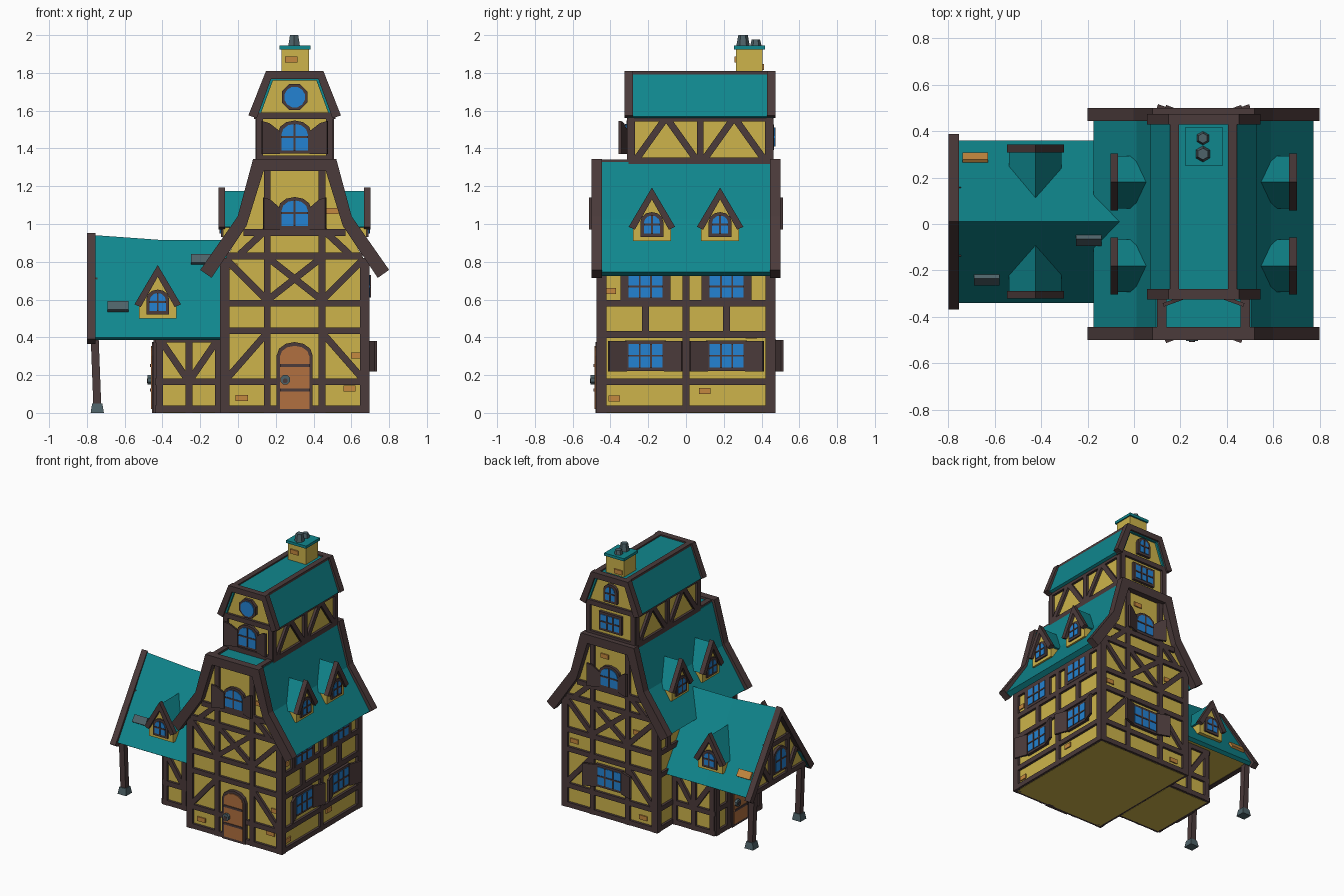
import bpy, bmesh, math
from mathutils import Matrix, Vector

if "Cube" in bpy.data.objects:
    bpy.data.objects.remove(bpy.data.objects["Cube"])

COLORS = {"plaster yellow": (0.61, 0.456, 0.07), "timber brown": (0.07, 0.043, 0.043),
          "roof teal": (0.005, 0.242, 0.27), "glass blue": (0.017, 0.223, 0.645),
          "door orange": (0.44, 0.16, 0.05), "brick orange": (0.56, 0.25, 0.05),
          "slate grey": (0.076, 0.122, 0.138)}
Y, B, T, G, D, K, S = COLORS
MATS = {}
for n, c in COLORS.items():
    MATS[n] = bpy.data.materials.new(n)
    MATS[n].diffuse_color = (*c, 1)
parts = {}


def frame(ang, x, y):
    """Wall frame: u along the wall, v up, d outward (0 front, 90 right, 180 back, 270 left)."""
    return (Matrix.Translation((x, y, 0)) @ Matrix.Rotation(math.radians(ang), 4, 'Z')
            @ Matrix.Rotation(math.pi / 2, 4, 'X'))


def prism(name, mat, F, pts, d0, d1, pts2=None):
    bm = parts.setdefault((name, mat), bmesh.new())
    a = [bm.verts.new(F @ Vector((u, v, d0))) for u, v in pts]
    b = [bm.verts.new(F @ Vector((u, v, d1))) for u, v in (pts2 or pts)]
    bm.faces.new(a[::-1])
    bm.faces.new(b)
    for i in range(len(a)):
        j = (i + 1) % len(a)
        bm.faces.new((a[i], a[j], b[j], b[i]))


def rect(u, v, w, h):
    return [(u - w / 2, v - h / 2), (u + w / 2, v - h / 2), (u + w / 2, v + h / 2), (u - w / 2, v + h / 2)]


def sym(p):
    return [(-u, v) for u, v in p] + [(u, v) for u, v in p[::-1] if u]


def band(outer, inner):
    return sym(outer) + sym(inner)[::-1]


def arch(u, v, w, h, rise):
    """Outline from base v, round-topped if rise > 0."""
    if not rise:
        return rect(u, v + h / 2, w, h)
    top = [(u + w / 2 * math.cos(t * math.pi / 6), v + h - rise + rise * math.sin(t * math.pi / 6))
           for t in range(7)]
    return [(u - w / 2, v), (u + w / 2, v)] + top


def circle(u, v, r, n):
    return [(u + r * math.cos((i + .5) * 2 * math.pi / n), v + r * math.sin((i + .5) * 2 * math.pi / n))
            for i in range(n)]


def timbers(name, F, d, lines, w=0.036):
    """Beams along (u1,v1)-(u2,v2), each mirrored in u."""
    for u1, v1, u2, v2 in lines:
        for s in ((1,) if u1 == -u2 and v1 == v2 or u1 == u2 == 0 else (1, -1)):
            a, b = Vector((s * u1, v1)), Vector((s * u2, v2))
            n = (b - a).orthogonal().normalized() * w / 2
            prism(name, B, F, [tuple(p) for p in (a - n, b - n, b + n, a + n)], d - .02, d + .018)


def window(F, u, v, w, h, d, rise=0, cols=2, shutter=0):
    prism("window_frames", B, F, arch(u, v - .018, w + .036, h + .036, rise and rise + .01), d - .01, d + .021)
    prism("window_glass", G, F, arch(u, v, w, h, rise), d, d + .025)
    for i in range(1, cols):
        prism("window_bars", B, F, rect(u - w / 2 + w * i / cols, v + h / 2, .01, h), d, d + .029)
    prism("window_bars", B, F, rect(u, v + h * .5, w, .01), d, d + .029)
    for s in (1, -1) if shutter else ():
        H = F @ Matrix.Translation((u + s * (w / 2 + .01), 0, d + .02)) @ Matrix.Rotation(-s * .35, 4, 'Y')
        top = v + h + .015
        p = [(0, v - .02), (shutter, v - .02), (shutter, top), (shutter * .6, top - rise * .2), (0, top - rise)]
        prism("shutters", B, H, [(s * a, b) for a, b in p], -.008, .008)


def door(F, u, d):
    prism("door_frame", B, F, arch(u, 0, .19, .375, .07), d - .01, d + .025)
    prism("door", D, F, arch(u, .02, .155, .335, .055), d, d + .03)
    for v in (.12, .25):
        prism("door_bands", B, F, rect(u, v, .155, .016), d, d + .035)
    prism("door_handle", S, F, circle(u - .05, .175, .027, 8), d, d + .05)
    prism("door_handle", B, F, circle(u - .05, .17, .014, 8), d, d + .053)


def dormer(F, v, d, back):
    prism("dormer_walls", Y, F, sym([(.1, v), (.1, v + .08), (0, v + .25)]), back, d)
    prism("dormer_roofs", T, F, band([(.113, v + .075), (0, v + .265)], [(.09, v + .07), (0, v + .235)]), back, d)
    prism("dormer_gables", B, F, band([(.123, v + .075), (0, v + .283)], [(.09, v + .06), (0, v + .22)]),
          d - .012, d + .022)
    window(F, 0, v + .04, .085, .095, d - .01, .04)


# Main house: solid walls, kinked roof with flat top, gable trim
MF, MR, MB, ML = [frame(a, .3, 0) for a in (0, 90, 180, 270)]
prism("main_walls", Y, MF, sym([(.375, 0), (.375, .8), (.265, .99), (.175, 1.3)]), -.455, .455)
prism("main_roof", T, MF, band([(.475, .745), (.29, 1.025), (.205, 1.328)],
                               [(.44, .725), (.255, 1.0), (.17, 1.29)]), -.47, .47)
for F in (MF, MB):
    prism("main_gable_trim", B, F, band([(.5, .757), (.302, 1.04), (.22, 1.345)],
                                        [(.44, .715), (.255, .99), (.165, 1.28)]), .445, .5)
for u in (-.18, .18):
    prism("deck_edge_beams", B, MF, rect(u, 1.325, .04, .035), -.46, .46)

# Half-timbering of front and back
gable = [(-.39, v, .39, v) for v in (.02, .165, .435, .58)] + [(-.36, .83, .36, .83), (-.27, .955, .27, .955)]
gable += [(.145, .38, .145, 1.29), (.15, .42, .36, .18), (.15, .6, .36, .81), (-.14, .6, .14, .82),
          (.15, .97, .29, .84), (.145, 0, .145, .42)]
for F in (MF, MB):
    timbers("gable_timbers", F, .455, gable)
    timbers("corner_posts", F, .455, [(.37, 0, .37, .82)], .05)
    window(F, 0, .99, .14, .135, .455, .055, 2, .09)
door(MF, 0, .455)
window(MB, 0, .24, .19, .13, .455, 0, 3, .1)

# Half-timbering of the long sides, with windows on the right
side = [(-.46, v, .46, v) for v in (.02, .165, .415, .58, .755)]
side += [(0, 0, 0, .78), (.215, .42, .215, .58), (.1, .58, .1, .76), (.33, .58, .33, .76)]
for F in (MR, ML):
    timbers("side_timbers", F, .375, side)
    timbers("corner_posts", F, .375, [(.447, 0, .447, .8)], .05)
for u in (-.215, .215):
    window(MR, u, .24, .18, .125, .375, 0, 3, .1)
    window(MR, u, .61, .18, .12, .375, 0, 3)
    for a in (90, 270):
        dormer(frame(a, .3, u * .84), .91, .38, .19)

# Upper tower
TF, TR, TB, TL = [frame(a, .3, .075) for a in (0, 90, 180, 270)]
prism("tower_walls", Y, TF, sym([(.19, 1.3), (.19, 1.57), (.12, 1.77)]), -.37, .37)
prism("tower_roof", T, TF, band([(.228, 1.57), (.142, 1.8)], [(.19, 1.555), (.115, 1.76)]), -.385, .385)
for F in (TF, TB):
    prism("tower_gable_trim", B, F, band([(.245, 1.575), (.152, 1.81)], [(.2, 1.56), (.125, 1.768)]), .355, .4)
    timbers("tower_timbers", F, .37, [(.185, 1.32, .185, 1.57), (-.215, 1.573, .215, 1.573), (-.2, 1.345, .2, 1.345)])
for F in (TR, TL):
    timbers("tower_timbers", F, .19, [(-.38, 1.335, .38, 1.335), (-.38, 1.56, .38, 1.56), (.362, 1.32, .362, 1.57),
                                      (0, 1.32, 0, 1.57), (.02, 1.34, .17, 1.55), (.34, 1.34, .19, 1.55)])
for u in (-.125, .125):
    prism("tower_ridge_beams", B, TF, rect(u, 1.795, .04, .03), -.385, .385)
window(TF, 0, 1.39, .14, .14, .37, .055, 2, .1)
window(TB, 0, 1.41, .15, .1, .37, 0, 3)
window(TB, 0, 1.63, .075, .1, .37, .035)
prism("round_window_frame", B, TF, circle(0, 1.672, .074, 8), .36, .392)
prism("round_window_glass", G, TF, circle(0, 1.672, .056, 12), .37, .398)

# Chimney with cap and two tapered pots
C = Matrix.Translation((.302, .335, 0))
prism("chimney", Y, C, rect(0, 0, .146, .14), 1.75, 1.93)
prism("chimney_cap", T, C, rect(0, 0, .164, .164), 1.925, 1.945)
for y, r, z in ((-.033, .036, 2.0), (.035, .031, 1.978)):
    prism("chimney_pots", S, C, circle(-.005, y, r, 6), 1.94, z, circle(-.005, y, r * .7, 6))

# Side wing: lower room, roofed gable and porch
WL = frame(270, 0, .01)
WF, WB = frame(0, -.26, .01), frame(180, -.26, .01)
prism("wing_room", Y, WF, rect(0, .21, .34, .42), -.26, .26)
prism("wing_gable", Y, WL, sym([(.31, .405), (0, .88)]), .05, .765)
low, end = [band([(.35, .4), (0, z)], [(.325, .385), (0, z - .045)]) for z in (.915, .943)]
prism("wing_roof", T, WL, low, .06, .4)
prism("wing_roof", T, WL, low, .4, .79, end)
prism("wing_gable_trim", B, WL, band([(.378, .39), (0, .953)], [(.34, .365), (0, .89)]), .755, .8)
for F in (WF, WB):
    timbers("wing_timbers", F, .26, [(-.18, .02, .18, .02), (-.18, .165, .18, .165), (-.18, .39, .18, .39),
                                     (.155, 0, .155, .4), (0, 0, 0, .4), (.14, .37, .01, .18)])
    dormer(frame(0 if F is WF else 180, -.425, .01), .5, .31, .05)
timbers("wing_timbers", WL, .43, [(-.27, .02, .27, .02), (-.27, .39, .27, .39), (.25, 0, .25, .4),
                                  (.12, 0, .12, .4), (.13, .19, .25, .19)])
door(WL, 0, .43)
timbers("wing_gable_timbers", WL, .765, [(-.32, .42, .32, .42), (.1, .42, .1, .72), (-.15, .7, .15, .7),
                                         (.11, .44, .2, .58)])
window(WL, 0, .49, .12, .15, .765, .05)
for s in (-1, 1):
    P = Matrix.Translation((-.75, .01 + s * .28, 0))
    prism("porch_posts", B, P, rect(.005, 0, .042, .042), .04, .43, rect(-.01, 0, .042, .042))
    prism("porch_stones", S, P, rect(.005, 0, .07, .07), 0, .05, rect(.005, 0, .054, .054))

# Loose tiles on the wing roof: side, height, x range
for s, z, x0, x1, m in ((1, .535, .58, .69, S), (1, .785, .14, .25, S), (-1, .5, .63, .74, K)):
    p = []
    for h, o in ((z, -.02), (z, .02), (z + .045, .02), (z + .045, -.02)):
        p.append((s * (.35 * (.915 - h) / .515 + .83 * o), h + .56 * o))
    prism("loose_roof_tiles", m, WL, p, x0, x1)

# Exposed bricks on the plaster
for F, d, spots in ((MF, .455, ((-.28, .08), (.29, .13), (.33, .305), (-.335, .775), (.2, 1.07))),
                    (MB, .455, ((.27, .08), (-.3, .5), (.22, .7), (-.05, 1.2))),
                    (MR, .375, ((-.38, .075), (.1, .115), (.345, .41), (-.4, .645))),
                    (frame(0, .302, .335), .07, ((-.02, 1.87),)), (frame(180, .302, .335), .07, ((.03, 1.83),))):
    for u, v in spots:
        prism("exposed_bricks", K, F, rect(u, v, .065 if d < .1 or d > .4 else .06, .032), d - .01, d + .009)

# Turn each collected part into an object
for (name, mat), bm in parts.items():
    bmesh.ops.recalc_face_normals(bm, faces=bm.faces)
    me = bpy.data.meshes.new(name)
    bm.to_mesh(me)
    bm.free()
    me.materials.append(MATS[mat])
    bpy.context.scene.collection.objects.link(bpy.data.objects.new(name, me))

for m in bpy.data.materials:
    if m.users and not m.is_grease_pencil:
        m.use_nodes = True
        m.node_tree.nodes["Principled BSDF"].inputs["Base Color"].default_value = m.diffuse_color
